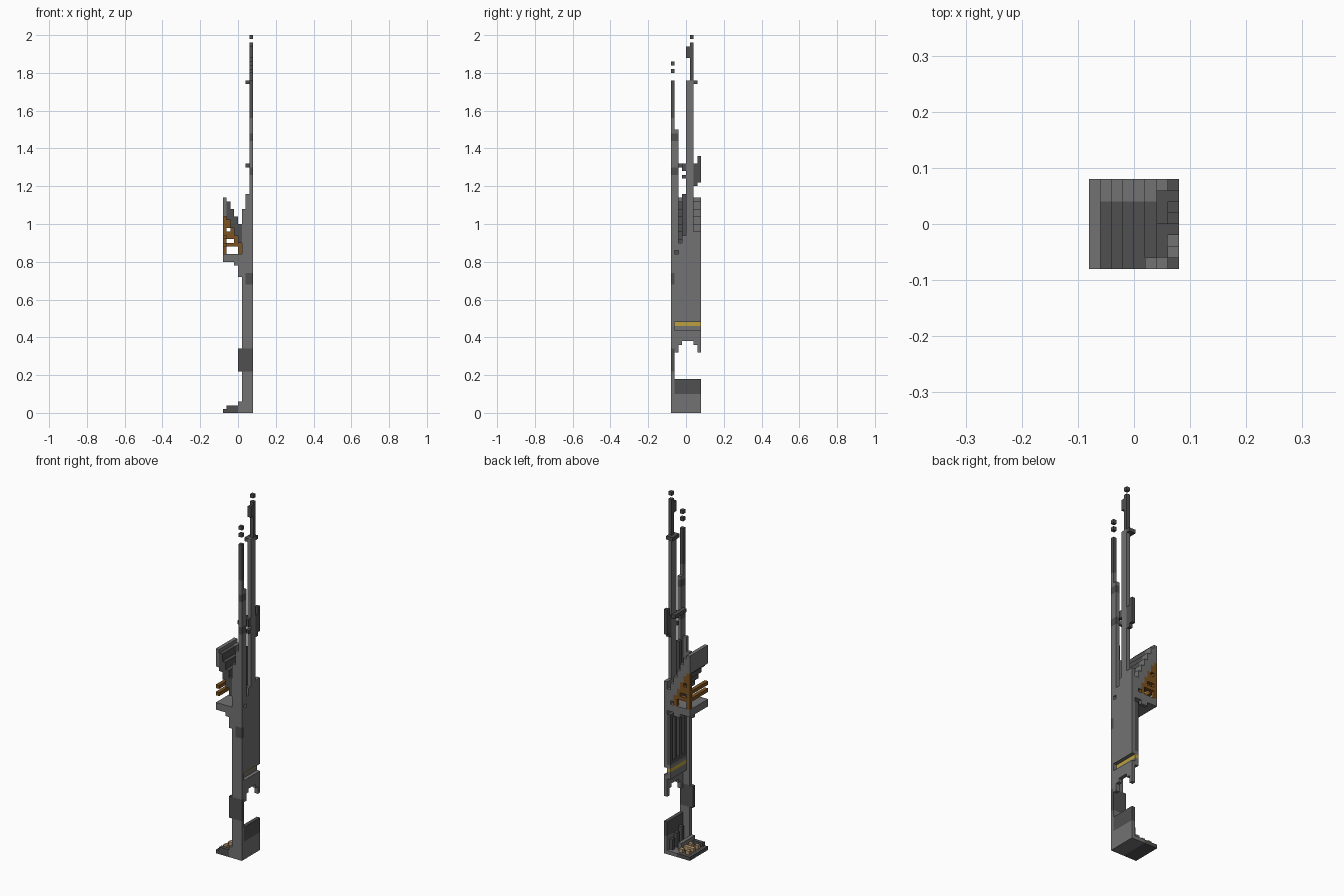
import bpy
import bmesh
from mathutils import Matrix, Vector

UNIT = 0.02   # edge of one block
HALF = 4      # half the footprint, in blocks

default = bpy.data.objects.get("Cube")
if default:
    bpy.data.objects.remove(default, do_unlink=True)


def make_material(name, red, green, blue):
    material = bpy.data.materials.new(name)
    material.use_nodes = True
    color = (red, green, blue, 1)
    material.diffuse_color = color
    material.node_tree.nodes["Principled BSDF"].inputs["Base Color"].default_value = color
    return material


stone = make_material("stone grey", .17, .17, .17)
slate = make_material("slate grey", .08, .08, .08)
wood = make_material("brown wood", .2, .085, .015)
gold = make_material("gold trim", .5, .35, .05)
tan = make_material("pale tan", .5, .33, .16)


def part(name, material, *boxes):
    """One object made of boxes, each given as x range, y range and z range in blocks."""
    bm = bmesh.new()
    for xs, ys, zs in boxes:
        low = Vector((xs[0] - HALF, ys[0] - HALF, zs[0])) * UNIT
        high = Vector((xs[1] - HALF, ys[1] - HALF, zs[1])) * UNIT
        size = high - low
        place = Matrix.Translation((low + high) / 2) @ Matrix.Diagonal((*size, 1))
        bmesh.ops.create_cube(bm, size=1, matrix=place)
    mesh = bpy.data.meshes.new(name)
    bm.to_mesh(mesh)
    bm.free()
    mesh.materials.append(material)
    obj = bpy.data.objects.new(name, mesh)
    bpy.context.scene.collection.objects.link(obj)
    return obj


# Shared ranges across the footprint
FULL = (0, 8)
FRONT = (0, 1)
OUTER = (7, 8)
INNER = (6, 7)
BACK = (1, 8)
PLATE = (5, 8)

# Base floor with its loose blocks
part("base_floor_dark", slate, ((0, 4), FULL, (0, 1)))
part("base_floor_light", stone, ((4, 8), FULL, (0, 1)))
part("base_front_lip", slate, ((1, 4), FRONT, (1, 2)))
part("base_step", stone, ((4, 5), (0, 6), (1, 3)))
part("floor_blocks", tan, *[((x, x + 1), (y, y + 1), (1, 2))
                            for x in (1, 2, 3) for y in (2, 4, 6) if (x + y) % 4])

# Lower outer wall
part("lower_wall", stone, (OUTER, BACK, (1, 5)))
part("lower_wall_cap", slate, (OUTER, BACK, (5, 9)))
part("lower_wall_studs", slate, *[(INNER, (y, y + 1), (1, 4 + y % 3)) for y in (2, 4, 6)])

# Front plate
part("front_plate", stone,
     (PLATE, FRONT, (1, 11)), (PLATE, FRONT, (17, 34)),
     ((5, 6), FRONT, (34, 37)), (PLATE, FRONT, (37, 54)),
     ((6, 8), FRONT, (54, 58)))
part("front_plate_band", slate, ((4, 8), FRONT, (11, 17)))
part("front_plate_patch", slate, ((6, 8), FRONT, (34, 37)))

# Outer wall with ragged lower edge, recessed groove and small window
part("outer_wall_ragged_edge", stone,
     *[(OUTER, (y, y + 1), (bottom, 22))
       for y, bottom in enumerate((16, 18, 19, 19, 19, 18, 16), start=1)])
part("outer_wall", stone,
     (OUTER, BACK, (24, 42)), (OUTER, (2, 8), (42, 43)),
     (OUTER, BACK, (43, 45)), (OUTER, (1, 2), (45, 48)),
     (OUTER, (3, 4), (45, 47)), (OUTER, (4, 8), (45, 48)))
part("groove_backing", stone, (INNER, BACK, (21, 23)), (INNER, BACK, (24, 25)))
part("groove_trim", gold, (INNER, BACK, (23, 24)))
part("inner_ribs", slate, *[(INNER, (y, y + 1), (26, 38)) for y in (1, 3, 5, 7)],
     (INNER, BACK, (38, 39)), (INNER, BACK, (25, 26)))

# Shelf and its brackets
part("shelf", stone, ((0, 7), (2, 8), (40, 42)), ((0, 5), (0, 2), (40, 42)))
part("shelf_brackets", stone, ((4, 5), FRONT, (36, 39)),
     ((3, 5), FRONT, (39, 40)), ((3, 5), OUTER, (39, 40)))

# Stepped roof rising away from the wall
tops = (57, 56, 54, 52, 50, 48, 46)
bottoms = (52, 51, 49, 47, 45, 43, 42)
for x, (top, bottom) in enumerate(zip(tops, bottoms)):
    column, height = (x, x + 1), (bottom, top)
    if x == 0:
        part("roof_edge", stone, (column, FULL, height))
    else:
        start = 1 if x > 4 else 0
        part(f"roof_step_{x}", slate, (column, (start, 6), height))
        part(f"roof_border_{x}", stone, (column, (6, 8), height))

# Wooden truss under the roof, with long beams
part("truss", wood,
     ((0, 1), OUTER, (42, 52)), ((1, 2), OUTER, (49, 51)),
     ((2, 3), OUTER, (46, 49)), ((1, 2), OUTER, (46, 48)),
     ((3, 4), OUTER, (44, 47)), ((1, 3), OUTER, (44, 45)),
     ((4, 5), OUTER, (42, 45)))
part("beams", wood, *[((0, 1), (0, 7), (z, z + 1)) for z in (44, 46)])

# Front mast, alternating bands
mast = ((48, 63, stone), (63, 65, slate), (65, 72, stone), (72, 74, slate), (74, 75, stone))
for low, high, material in mast:
    part(f"front_mast_{low}", material, (OUTER, (1, 2), (low, high)),
         (OUTER, FRONT, (max(low, 58), high)))
part("front_mast_upper", stone, (OUTER, FRONT, (75, 78)))
part("front_mast_tip", slate, (OUTER, FRONT, (78, 88)),
     *[(OUTER, FRONT, (z, z + 1)) for z in (90, 92)])

# Rear mast with collar, side block and tip
part("rear_mast", stone, (OUTER, (4, 6), (48, 88)))
part("rear_mast_tip", slate, (OUTER, (5, 6), (88, 98)),
     (OUTER, (4, 5), (94, 97)), (OUTER, (5, 6), (99, 100)))
part("rear_mast_collar", slate, (INNER, (4, 7), (87, 88)), (OUTER, (6, 7), (87, 88)))
part("side_block", slate, (OUTER, (6, 8), (61, 66)), (OUTER, OUTER, (66, 68)),
     (OUTER, (6, 7), (60, 61)))
part("mast_links", slate, (OUTER, (3, 4), (64, 66)), (OUTER, (3, 4), (62, 63)),
     (INNER, (1, 6), (65, 66)))
part("slot_bar", slate, (INNER, (3, 4), (47, 58)))
